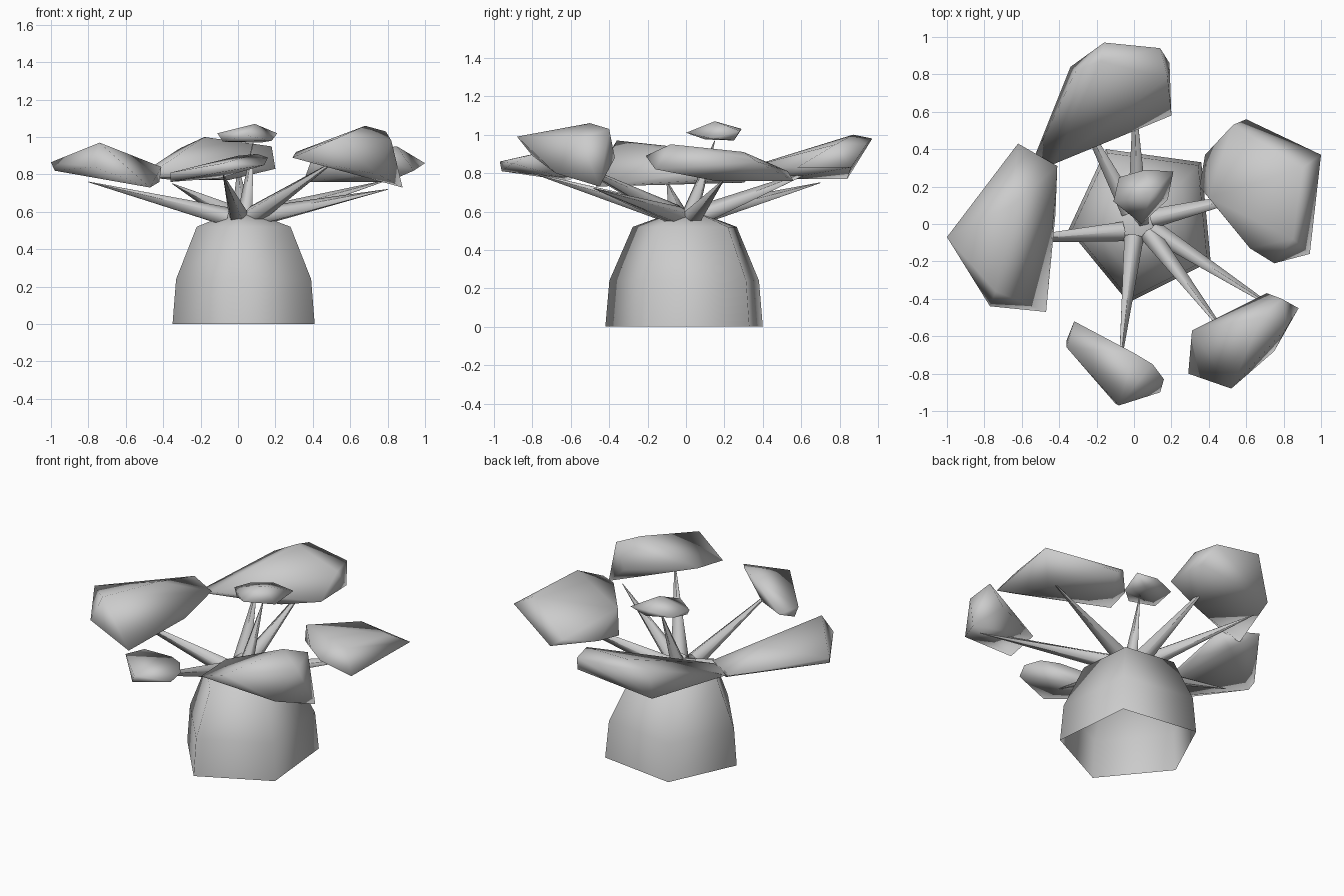
import bpy, bmesh, math
from mathutils import Vector

if "Cube" in bpy.data.objects:
    bpy.data.objects.remove(bpy.data.objects["Cube"])


def finish(bm, name, angle=180):
    me = bpy.data.meshes.new(name)
    bm.to_mesh(me)
    bm.free()
    me.shade_smooth()
    if angle < 180:
        me.set_sharp_from_angle(angle=math.radians(angle))
    ob = bpy.data.objects.new(name, me)
    bpy.context.collection.objects.link(ob)
    return ob


def trunk():
    # tapered five-sided stump, open underneath, with a low pointed cap
    plan = [(.36, .33), (-.15, .40), (-.35, -.03), (-.03, -.42), (.41, -.20)]
    bm = bmesh.new()
    rings = [[bm.verts.new((.03 + (x - .03) * s, y * s, z)) for x, y in plan]
             for z, s in ((0, 1), (.24, .95), (.52, .66))]
    for a, b in zip(rings, rings[1:]):
        for i in range(5):
            j = (i + 1) % 5
            bm.faces.new((a[i], a[j], b[j], b[i]))
    apex = bm.verts.new((.02, 0, .62))
    for i in range(5):
        bm.faces.new((rings[2][i], rings[2][(i + 1) % 5], apex))
    finish(bm, "trunk")


def branch(name, start, tip, radius=.055):
    # five-sided spike running from start to tip
    a, b = Vector(start), Vector(tip)
    bm = bmesh.new()
    bmesh.ops.create_cone(bm, cap_ends=False, segments=5, radius1=radius,
                          radius2=.002, depth=(b - a).length)
    ob = finish(bm, name)
    ob.location = (a + b) / 2
    ob.rotation_euler = (b - a).to_track_quat('Z', 'Y').to_euler()


def clump(name, pts):
    # faceted leaf clump: convex hull of a few corner points
    bm = bmesh.new()
    for p in pts:
        bm.verts.new(p)
    bmesh.ops.convex_hull(bm, input=bm.verts)
    loose = [v for v in bm.verts if not v.link_faces]
    bmesh.ops.delete(bm, geom=loose, context='VERTS')
    bmesh.ops.recalc_face_normals(bm, faces=bm.faces)
    finish(bm, name)


trunk()

# branches
branch("branch_west", (-.06, -.04, .57), (-.80, -.10, .76))
branch("branch_south", (0, -.07, .58), (-.08, -.80, .80))
branch("branch_southeast_low", (.10, -.03, .57), (.80, -.48, .72))
branch("branch_southeast_high", (.08, -.05, .58), (.53, -.64, .88))
branch("branch_east", (.10, .03, .57), (.80, .20, .77))
branch("branch_north", (.02, .08, .58), (0, .72, .84))
branch("branch_northwest", (-.02, .07, .58), (-.35, .70, .75))
branch("branch_top", (.04, .02, .58), (.08, .15, .97), .045)

# leaf clumps
clump("leaves_west", [
    (-1, -.07, .865), (-.98, -.1, .82), (-.62, .43, .84), (-.41, .31, .84),
    (-.42, .05, .76), (-.47, -.47, .73), (-.77, -.44, .84),
    (-.74, -.36, .97), (-.65, .1, .92), (-.5, .3, .75)])
clump("leaves_south", [
    (-.36, -.62, .76), (-.32, -.52, .80), (-.36, -.66, .81), (0, -.69, .90),
    (.1, -.75, .91), (.16, -.83, .89), (.14, -.9, .85), (-.08, -.97, .86),
    (-.1, -.96, .81), (-.1, -.65, .78)])
clump("leaves_southeast", [
    (.29, -.8, .89), (.31, -.57, .92), (.52, -.88, .99), (.68, -.5, 1.06),
    (.79, -.4, 1.03), (.71, -.37, .88), (.88, -.45, .73), (.75, -.68, .80),
    (.82, -.55, .98)])
clump("leaves_east", [
    (.35, .2, .76), (.38, .37, .78), (.53, .53, .81), (.6, .56, .76),
    (1, .37, .86), (.9, .3, .91), (.94, -.16, .82), (.75, -.21, .89),
    (.85, -.08, .95), (.62, -.13, .91), (.8, .15, .76), (.40, .14, .90)])
clump("leaves_north", [
    (-.54, .34, .79), (-.43, .32, .83), (-.31, .82, .94), (-.34, .84, .77),
    (-.16, .97, .98), (-.18, .87, 1.0), (.14, .94, .95), (.18, .78, .95),
    (.2, .58, .83), (.19, .86, .83), (-.05, .52, .77)])
clump("leaves_top", [
    (-.11, .12, 1.02), (-.08, .25, 1.01), (.06, .29, 1.03), (.21, .28, 1.02),
    (.18, .13, .98), (.04, .0, 1.01), (.09, .15, 1.07), (-.08, .1, .975),
    (.12, .25, .97)])
